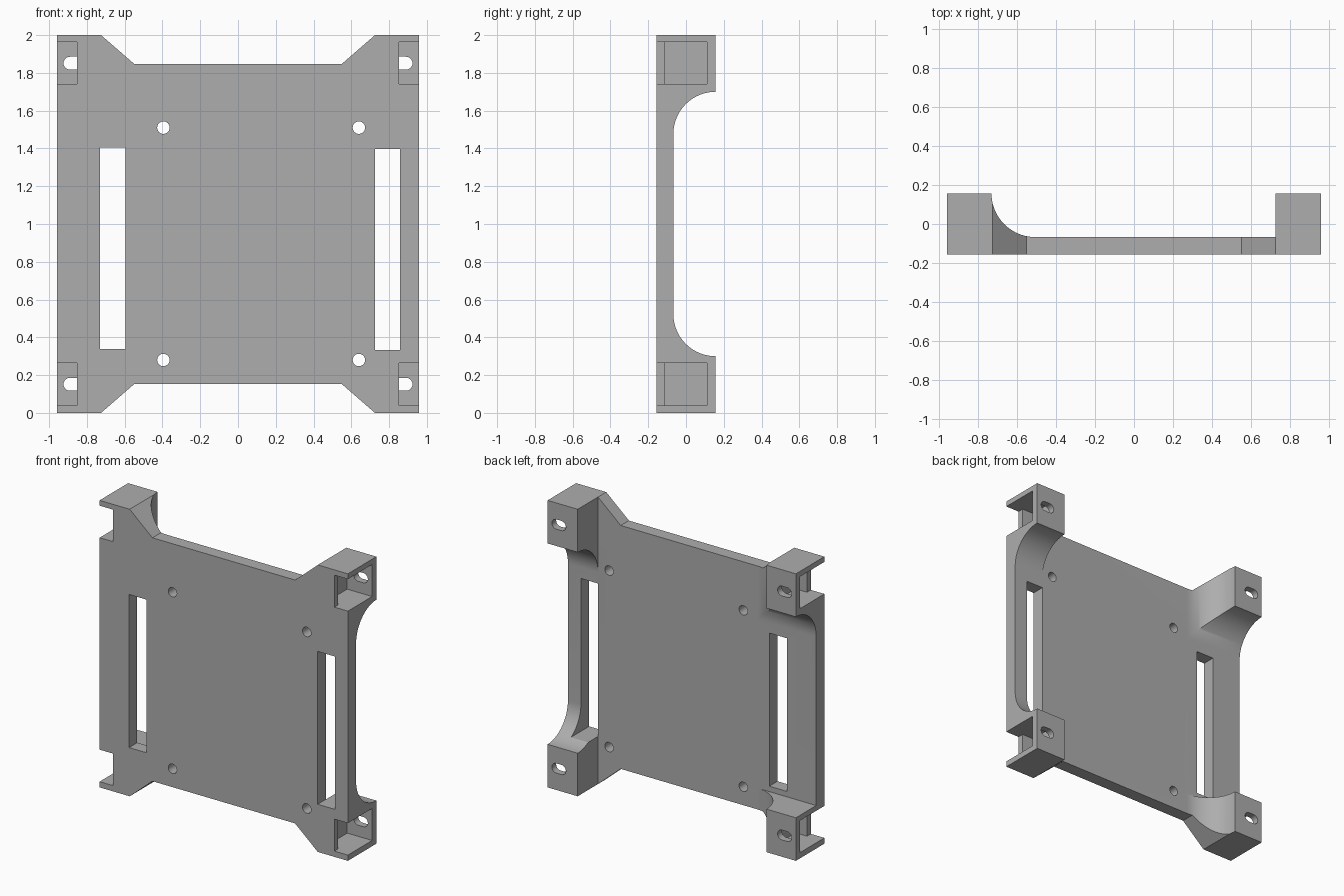
import bpy, bmesh
from math import sin, cos, pi
from mathutils import Vector

cube = bpy.data.objects.get("Cube")
if cube:
    bpy.data.objects.remove(cube, do_unlink=True)

FRONT, BACK = -0.157, 0.157     # full depth of the corner blocks
FACE = -0.067                   # rear face of the thin plate
R = BACK - FACE                 # fillet radius
LOW, HIGH = 0.30, 1.70          # inner ends of the corner blocks
SIDE = 0.957

grey = bpy.data.materials.new("grey_plastic")
grey.use_nodes = True
grey.diffuse_color = (0.42, 0.42, 0.42, 1)
grey.node_tree.nodes["Principled BSDF"].inputs["Base Color"].default_value = grey.diffuse_color


def prism(name, points, place, a, b):
    """Extrude a 2D profile from a to b; place maps (u, v, depth) to a 3D point."""
    bm = bmesh.new()
    face = bm.faces.new([bm.verts.new(place(u, v, a)) for u, v in points])
    moved = bmesh.ops.extrude_face_region(bm, geom=[face])["geom"]
    shift = Vector(place(0, 0, b)) - Vector(place(0, 0, a))
    bmesh.ops.translate(bm, vec=shift, verts=[g for g in moved if isinstance(g, bmesh.types.BMVert)])
    bmesh.ops.recalc_face_normals(bm, faces=bm.faces)
    mesh = bpy.data.meshes.new(name)
    bm.to_mesh(mesh)
    bm.free()
    mesh.materials.append(grey)
    obj = bpy.data.objects.new(name, mesh)
    bpy.context.collection.objects.link(obj)
    return obj


def along_x(u, v, d): return (d, u, v)
def along_y(u, v, d): return (u, d, v)
def along_z(u, v, d): return (u, v, d)


def arc(cx, cy, r, start, end, n=20):
    return [(cx + r * cos(start + (end - start) * i / n),
             cy + r * sin(start + (end - start) * i / n)) for i in range(n + 1)]


def rect(x0, x1, z0, z1):
    return [(x0, z0), (x1, z0), (x1, z1), (x0, z1)]


# Mounting plate outline with four flared corners
half = [(-SIDE, 2), (-0.725, 2), (-0.55, 1.848)]
top = half + [(-x, z) for x, z in reversed(half)]
bracket = prism("mounting_plate", top + [(x, 2 - z) for x, z in reversed(top)], along_y, FRONT, BACK)


def cut(points, place, a, b):
    tool = prism("cutter", points, place, a, b)
    tool.hide_render = True
    mod = bracket.modifiers.new("cut", "BOOLEAN")
    mod.operation, mod.solver, mod.object = "DIFFERENCE", "EXACT", tool
    bpy.context.view_layer.objects.active = bracket
    bpy.ops.object.modifier_apply(modifier=mod.name)
    bpy.data.objects.remove(tool, do_unlink=True)


# Central recess, filleted beside the right blocks and square beside the left ones
cut([(-0.73, 0.4)] + arc(-0.73 + R, BACK, R, pi, 1.5 * pi)
    + [(0.725, FACE), (0.725, 0.4)], along_z, -0.5, 2.5)

# Gaps between the upper and lower blocks
upper = arc(BACK, HIGH - R, R, pi, pi / 2)
lower = arc(BACK, LOW + R, R, 1.5 * pi, pi)
cut([(0.4, LOW)] + lower + upper + [(0.4, HIGH)], along_x, 0.6, 1.3)
cut([(0.4, LOW), (FACE, LOW)] + upper + [(0.4, HIGH)], along_x, -1.3, -0.45)

# Long strap slots
cut(rect(-0.73, -0.595, 0.338, 1.405), along_y, -0.5, 0.5)
cut(rect(0.724, 0.857, 0.332, 1.397), along_y, -0.5, 0.5)

# Screw holes in the plate
for x in (-0.395, 0.64):
    for z in (0.28, 1.51):
        cut(arc(x, z, 0.033, 0, 2 * pi * 23 / 24, 23), along_y, -0.5, 0.5)

# Nut pockets and oblong bolt holes in each corner block
for s in (-1, 1):
    for z0, z1 in ((0.04, 0.263), (1.74, 1.963)):
        cut(rect(*sorted((s * 0.853, s * 1.2)), z0, z1), along_y, -0.5, 0.11)
        cut(rect(*sorted((s * 0.765, s * 1.2)), z0, z1), along_y, -0.115, 0.11)
        mid = (z0 + z1) / 2
        stadium = arc(s * 0.87 + 0.02, mid, 0.034, -pi / 2, pi / 2, 10) \
            + arc(s * 0.87 - 0.02, mid, 0.034, pi / 2, 1.5 * pi, 10)
        cut(stadium, along_y, 0.05, 0.5)

# Smooth the fillets and holes, keep the edges sharp
bpy.ops.object.select_all(action="DESELECT")
bracket.select_set(True)
bpy.context.view_layer.objects.active = bracket
bpy.ops.object.shade_smooth_by_angle(angle=0.5)
